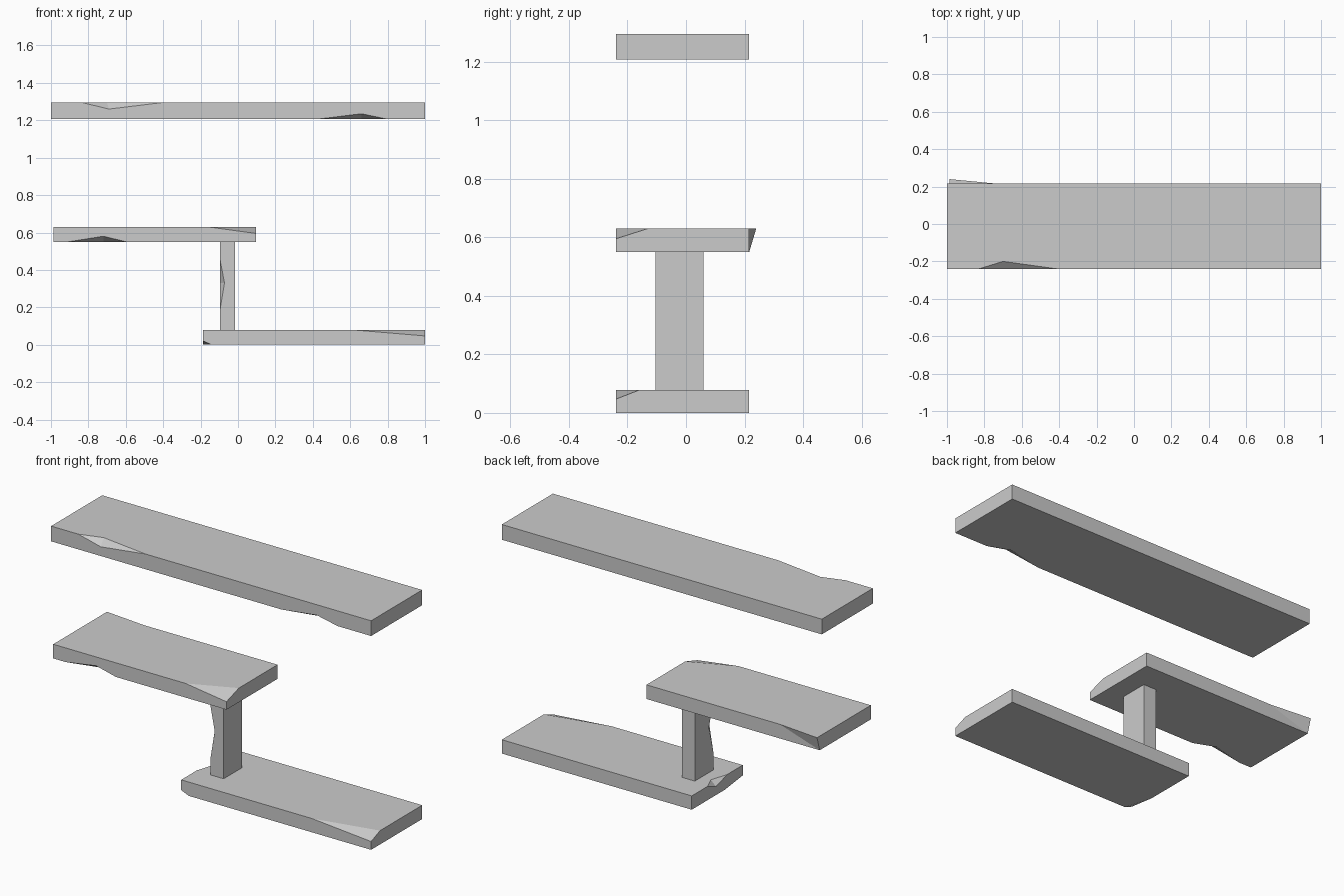
import bpy, bmesh
from mathutils import Vector

default = bpy.data.objects.get("Cube")
if default:
    bpy.data.objects.remove(default, do_unlink=True)

# Single stone colour
stone = bpy.data.materials.new("stone_grey")
stone.use_nodes = True
GREY = (0.6, 0.6, 0.6, 1)
stone.diffuse_color = GREY
stone.node_tree.nodes["Principled BSDF"].inputs["Base Color"].default_value = GREY

FRONT, BACK = -0.24, 0.216


def make_object(name, bm):
    bmesh.ops.recalc_face_normals(bm, faces=bm.faces)
    mesh = bpy.data.meshes.new(name)
    bm.to_mesh(mesh)
    bm.free()
    mesh.materials.append(stone)
    obj = bpy.data.objects.new(name, mesh)
    bpy.context.collection.objects.link(obj)
    return obj


def block(name, x, y, z):
    bm = bmesh.new()
    bmesh.ops.create_cube(bm, size=1)
    for v in bm.verts:
        v.co = [r[0] if c < 0 else r[1] for c, r in zip(v.co, (x, y, z))]
    return make_object(name, bm)


def carve(obj, points):
    """Subtract the tetrahedron spanned by four points, then discard it."""
    bm = bmesh.new()
    bmesh.ops.convex_hull(bm, input=[bm.verts.new(p) for p in points])
    cutter = make_object("chip_cutter", bm)
    cutter.hide_render = True
    mod = obj.modifiers.new("chip", "BOOLEAN")
    mod.operation, mod.solver, mod.object = "DIFFERENCE", "EXACT", cutter
    bpy.context.view_layer.objects.active = obj
    bpy.ops.object.modifier_apply(modifier=mod.name)
    bpy.data.objects.remove(cutter, do_unlink=True)


def edge_chip(obj, start, end, deep_a, deep_b):
    """Notch along an edge; the deep points lie on its two faces."""
    a, b, c, d = map(Vector, (start, end, deep_a, deep_b))
    mid = (c + d) / 2
    carve(obj, (a + (a - mid) * 0.5, b + (b - mid) * 0.5, c + (c - d) * 0.5, d + (d - c) * 0.5))


def corner_chip(obj, corner, *cuts):
    """Slice off a corner through a point on each of its three edges."""
    corner, pts = Vector(corner), [Vector(p) for p in cuts]
    mid = sum(pts, Vector()) / 3
    carve(obj, [mid + (p - mid) * 3 for p in pts] + [corner + (corner - mid) * 3])


# Upper slab with two chipped front edges
top = block("upper_slab", (-1, 1), (FRONT, BACK), (1.208, 1.294))
edge_chip(top, (-0.83, FRONT, 1.294), (-0.41, FRONT, 1.294),
          (-0.69, FRONT, 1.26), (-0.7, -0.2, 1.294))
edge_chip(top, (0.44, FRONT, 1.208), (0.79, FRONT, 1.208),
          (0.66, FRONT, 1.235), (0.66, -0.19, 1.208))

# Middle slab
Z0, Z1, X0, X1 = 0.55, 0.63, -0.987, 0.096
middle = block("middle_slab", (X0, X1), (FRONT, BACK), (Z0, Z1))

# Pull out the upper back corner of the middle slab
bm = bmesh.new()
bm.from_mesh(middle.data)
corner = next(v for v in bm.verts if v.co.x < -0.5 and v.co.y > 0 and v.co.z > 0.6)
low = next(v for v in bm.verts if v.co.x < -0.5 and v.co.y > 0 and v.co.z < 0.6)
edge = next(e for e in corner.link_edges if e.other_vert(corner).co.x > 0)
split = bmesh.utils.edge_split(edge, corner, 0.23)[1]
bmesh.ops.connect_verts(bm, verts=[split, low])
corner.co.y = 0.24
bm.to_mesh(middle.data)
bm.free()

corner_chip(middle, (X1, FRONT, Z1), (-0.16, FRONT, Z1), (X1, FRONT, 0.595), (X1, -0.13, Z1))
edge_chip(middle, (-0.91, FRONT, Z0), (-0.595, FRONT, Z0),
          (-0.72, FRONT, 0.58), (-0.72, -0.19, Z0))

# Base slab
B0, H = -0.187, 0.078
base = block("base_slab", (B0, 1), (FRONT, BACK), (0, H))
corner_chip(base, (1, FRONT, H), (0.63, FRONT, H), (1, FRONT, 0.047), (1, -0.16, H))
corner_chip(base, (B0, FRONT, 0), (-0.14, FRONT, 0), (B0, FRONT, 0.02), (B0, -0.08, 0))
edge_chip(base, (B0, -0.1, H), (B0, 0.075, H), (B0, 0, 0.048), (-0.155, 0, H))

# Support post with a chipped front edge
P0, PF = -0.097, -0.105
post = block("support_post", (P0, -0.016), (PF, 0.06), (H, Z0))
edge_chip(post, (P0, PF, 0.18), (P0, PF, 0.46), (-0.072, PF, 0.33), (P0, -0.065, 0.33))
